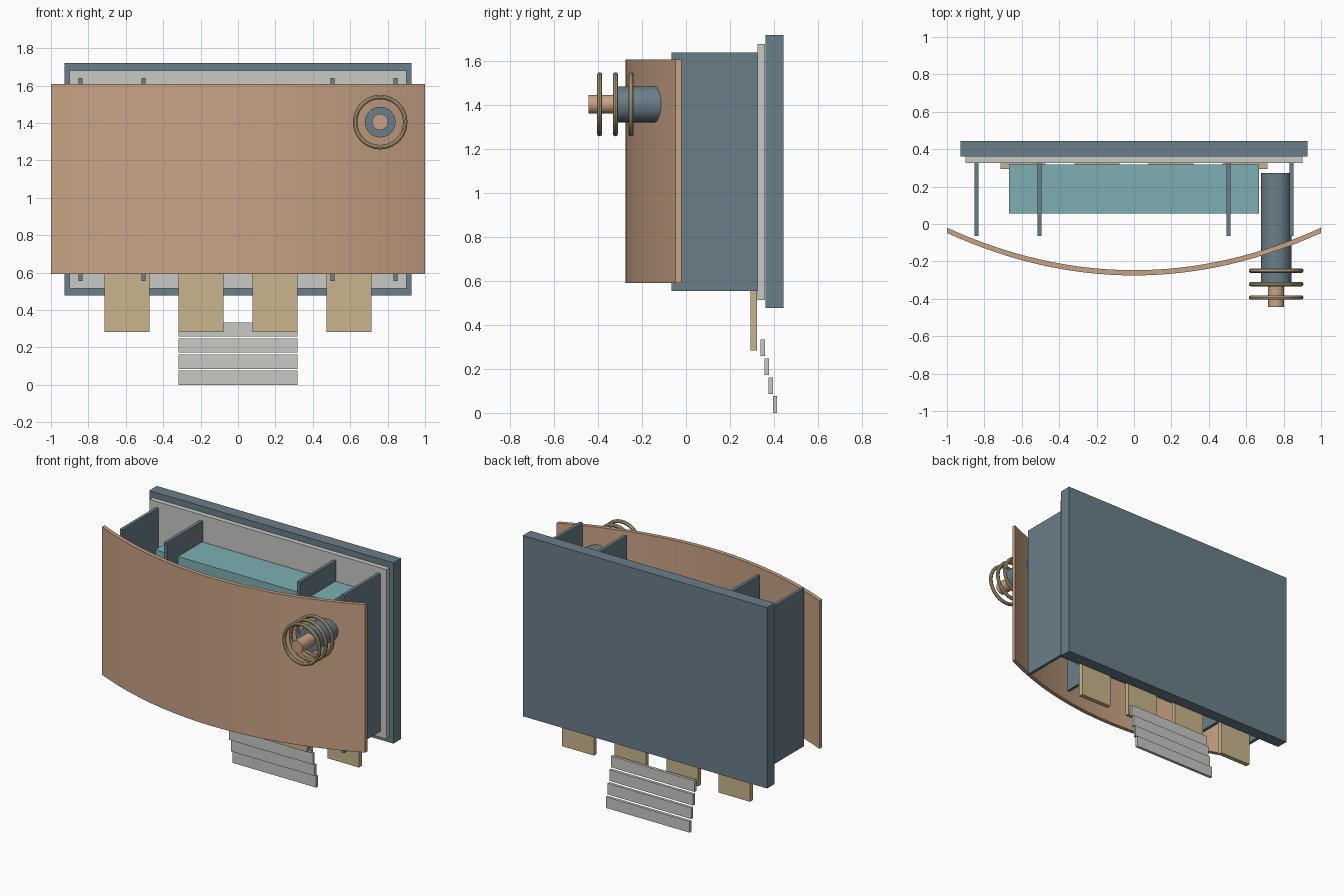
import bpy, bmesh, math

cube = bpy.data.objects.get("Cube")
if cube:
    bpy.data.objects.remove(cube, do_unlink=True)


def material(name, rgb):
    lin = [((c / 255 + 0.055) / 1.055) ** 2.4 for c in rgb] + [1.0]
    m = bpy.data.materials.new(name)
    m.use_nodes = True
    m.diffuse_color = lin
    m.node_tree.nodes["Principled BSDF"].inputs["Base Color"].default_value = lin
    return m


SLATE = material("slate blue", (106, 126, 137))
COPPER = material("copper", (201, 163, 134))
PALE = material("pale grey", (200, 202, 197))
TEAL = material("teal", (125, 175, 178))
BRASS = material("brass", (200, 181, 140))


def box(name, mat, x, y, z):
    """Box from (min, max) ranges on each axis."""
    bm = bmesh.new()
    bmesh.ops.create_cube(bm, size=1)
    for v in bm.verts:
        v.co = [r[0] if c < 0 else r[1] for c, r in zip(v.co, (x, y, z))]
    return finish(name, mat, bm)


def finish(name, mat, bm):
    bmesh.ops.recalc_face_normals(bm, faces=bm.faces)
    me = bpy.data.meshes.new(name)
    bm.to_mesh(me)
    bm.free()
    me.materials.append(mat)
    ob = bpy.data.objects.new(name, me)
    bpy.context.collection.objects.link(ob)
    return ob


def smooth(ob):
    bpy.ops.object.select_all(action='DESELECT')
    ob.select_set(True)
    bpy.context.view_layer.objects.active = ob
    bpy.ops.object.shade_smooth_by_angle(angle=math.radians(35))


def rod(name, mat, radius, y0, y1, x, z):
    bpy.ops.mesh.primitive_cylinder_add(
        vertices=32, radius=radius, depth=y1 - y0,
        location=(x, (y0 + y1) / 2, z), rotation=(math.pi / 2, 0, 0))
    ob = bpy.context.object
    ob.name = name
    ob.data.materials.append(mat)
    smooth(ob)


# Back slab, liner and core block
box("back_slab", SLATE, (-0.928, 0.928), (0.362, 0.445), (0.478, 1.72))
box("back_liner", PALE, (-0.90, 0.90), (0.326, 0.36), (0.515, 1.68))
box("core_block", TEAL, (-0.667, 0.667), (0.055, 0.318), (0.70, 1.50))

# Vertical support fins
for i, x in enumerate((-0.842, -0.506, 0.506, 0.842)):
    box(f"support_fin_{i + 1}", SLATE, (x - 0.011, x + 0.011), (-0.065, 0.327), (0.555, 1.64))

# Hanging tabs along the bottom
for i in range(4):
    x = -0.594 + i * 0.396
    box(f"hanging_tab_{i + 1}", BRASS, (x - 0.12, x + 0.12), (0.293, 0.324), (0.283, 0.66))

# Stepped slats below the tabs
for i in range(4):
    z, y = i * 0.086, 0.405 - i * 0.0185
    box(f"lower_slat_{i + 1}", PALE, (-0.318, 0.318), (y - 0.01, y + 0.01), (z, z + 0.076))

# Curved front panel: bowed strip extruded upwards
STEPS = 32
xs = [-1 + 2 * i / STEPS for i in range(STEPS + 1)]
outline = [(x, -0.275 + 0.227 * x * x) for x in xs]
outline += [(x, -0.247 + 0.227 * x * x) for x in reversed(xs)]
bm = bmesh.new()
base = bm.faces.new([bm.verts.new((x, y, 0.592)) for x, y in outline])
top = bmesh.ops.extrude_face_region(bm, geom=[base])["geom"]
bmesh.ops.translate(bm, vec=(0, 0, 1.016),
                    verts=[g for g in top if isinstance(g, bmesh.types.BMVert)])
smooth(finish("curved_front_panel", COPPER, bm))

# Barrel with inner rod and floating rings
BX, BZ = 0.76, 1.405
rod("barrel", SLATE, 0.082, -0.31, 0.272, BX, BZ)
rod("barrel_rod", COPPER, 0.043, -0.445, -0.29, BX, BZ)
for i in range(3):
    bpy.ops.mesh.primitive_torus_add(
        major_segments=40, minor_segments=10, major_radius=0.134, minor_radius=0.012,
        location=(BX, -0.25 - i * 0.0715, BZ), rotation=(math.pi / 2, 0, 0))
    ring = bpy.context.object
    ring.name = f"barrel_ring_{i + 1}"
    ring.data.materials.append(BRASS)
    smooth(ring)
